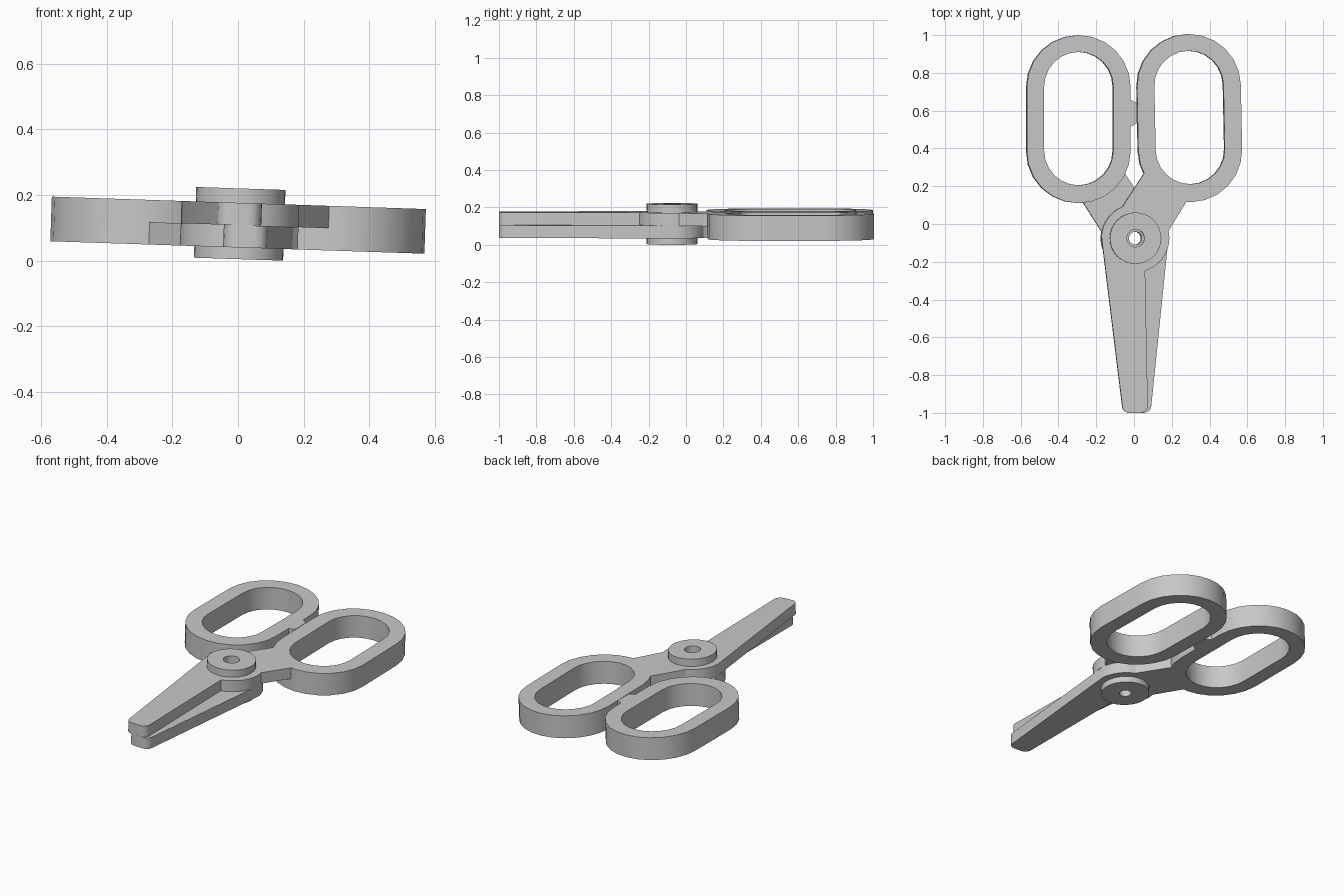
import bpy, bmesh
from math import radians, cos, sin
from mathutils import Matrix, Vector

if "Cube" in bpy.data.objects:
    bpy.data.objects.remove(bpy.data.objects["Cube"], do_unlink=True)

grey = bpy.data.materials.new("light_grey")
grey.use_nodes = True
grey.diffuse_color = (0.58, 0.58, 0.58, 1)
grey.node_tree.nodes["Principled BSDF"].inputs["Base Color"].default_value = grey.diffuse_color

PIVOT = (0.005, -0.075)
HALF = 0.068            # half the handle thickness
TILT = Matrix.Translation((0, 0, 0.108)) @ Matrix.Rotation(radians(1.9), 4, "Y")
to_pivot = Matrix.Translation((*PIVOT, 0))
# The upper half is the lower half flipped over and swung slightly open
FLIP = (to_pivot @ Matrix.Rotation(radians(1.15), 4, "Z")
        @ Matrix.Diagonal((-1, 1, -1, 1)) @ to_pivot.inverted())
parts = []


def arc(centre, radius, start, end, steps=12):
    angles = [radians(start + (end - start) * i / steps) for i in range(steps + 1)]
    return [(centre[0] + radius * cos(a), centre[1] + radius * sin(a)) for a in angles]


def circle(centre, radius, steps=32):
    return arc(centre, radius, 0, 360, steps)[:-1]


def stadium(x, low, high, radius):
    return arc((x, high), radius, 0, 180) + arc((x, low), radius, 180, 360)


def slab(name, loops, bottom, top, matrix=Matrix()):
    """Fill flat outlines (later loops are holes) and give them thickness."""
    curve = bpy.data.curves.new(name + "_outline", "CURVE")
    curve.dimensions = "2D"
    curve.fill_mode = "BOTH"
    curve.extrude = (top - bottom) / 2
    for loop in loops:
        spline = curve.splines.new("POLY")
        spline.points.add(len(loop) - 1)
        for point, (x, y) in zip(spline.points, loop):
            point.co = (x, y, 0, 1)
        spline.use_cyclic_u = True
    temp = bpy.data.objects.new(name + "_outline", curve)
    bpy.context.collection.objects.link(temp)
    bpy.context.view_layer.update()
    mesh = bpy.data.meshes.new_from_object(temp.evaluated_get(bpy.context.evaluated_depsgraph_get()))
    bpy.data.objects.remove(temp, do_unlink=True)
    bpy.data.curves.remove(curve)

    mesh.name = name
    mesh.transform(TILT @ matrix @ Matrix.Translation((0, 0, (top + bottom) / 2)))
    bm = bmesh.new()
    bm.from_mesh(mesh)
    bmesh.ops.remove_doubles(bm, verts=bm.verts, dist=0.0002)
    bmesh.ops.recalc_face_normals(bm, faces=bm.faces)
    bm.to_mesh(mesh)
    bm.free()
    mesh.materials.clear()
    mesh.materials.append(grey)
    obj = bpy.data.objects.new(name, mesh)
    bpy.context.collection.objects.link(obj)
    parts.append(obj)


# Outline of one blade with its pivot boss and the neck into the finger ring
RING_X, RING_LOW, RING_HIGH = -0.295, 0.385, 0.725
blade = (arc(PIVOT, 0.18, 69, 5, 8)
         + arc((0.052, -0.96), 0.04, 0, -90, 5)
         + arc((-0.003, -0.96), 0.04, -90, -180, 5)
         + arc(PIVOT, 0.18, -105.5, -191, 10)
         + arc((RING_X, RING_LOW), 0.27, -85, -25, 10))

for side, matrix in (("lower", Matrix()), ("upper", FLIP)):
    slab(side + "_blade", [blade, circle(PIVOT, 0.034)], -HALF, 0, matrix)
    slab(side + "_finger_ring",
         [stadium(RING_X, RING_LOW, RING_HIGH, 0.275),
          stadium(RING_X, RING_LOW + 0.003, RING_HIGH + 0.003, 0.183)],
         -HALF, HALF, matrix)

# Small stop between the rings
slab("ring_stop", [[(-0.023, 0.515), (0.0, 0.525), (0.014, 0.535),
                    (0.014, 0.64), (0.0, 0.645), (-0.023, 0.66)]], -HALF, HALF)

# Pivot caps with a hole through them
slab("top_pivot_cap", [circle(PIVOT, 0.136), circle(PIVOT, 0.046)], HALF, 0.112)
slab("bottom_pivot_cap", [circle(PIVOT, 0.136), circle(PIVOT, 0.034)], -0.1035, -HALF)

# Smooth the rounded walls, keep the rims sharp
bpy.ops.object.select_all(action="DESELECT")
for obj in parts:
    obj.select_set(True)
bpy.context.view_layer.objects.active = parts[0]
bpy.ops.object.shade_smooth_by_angle(angle=radians(30))
